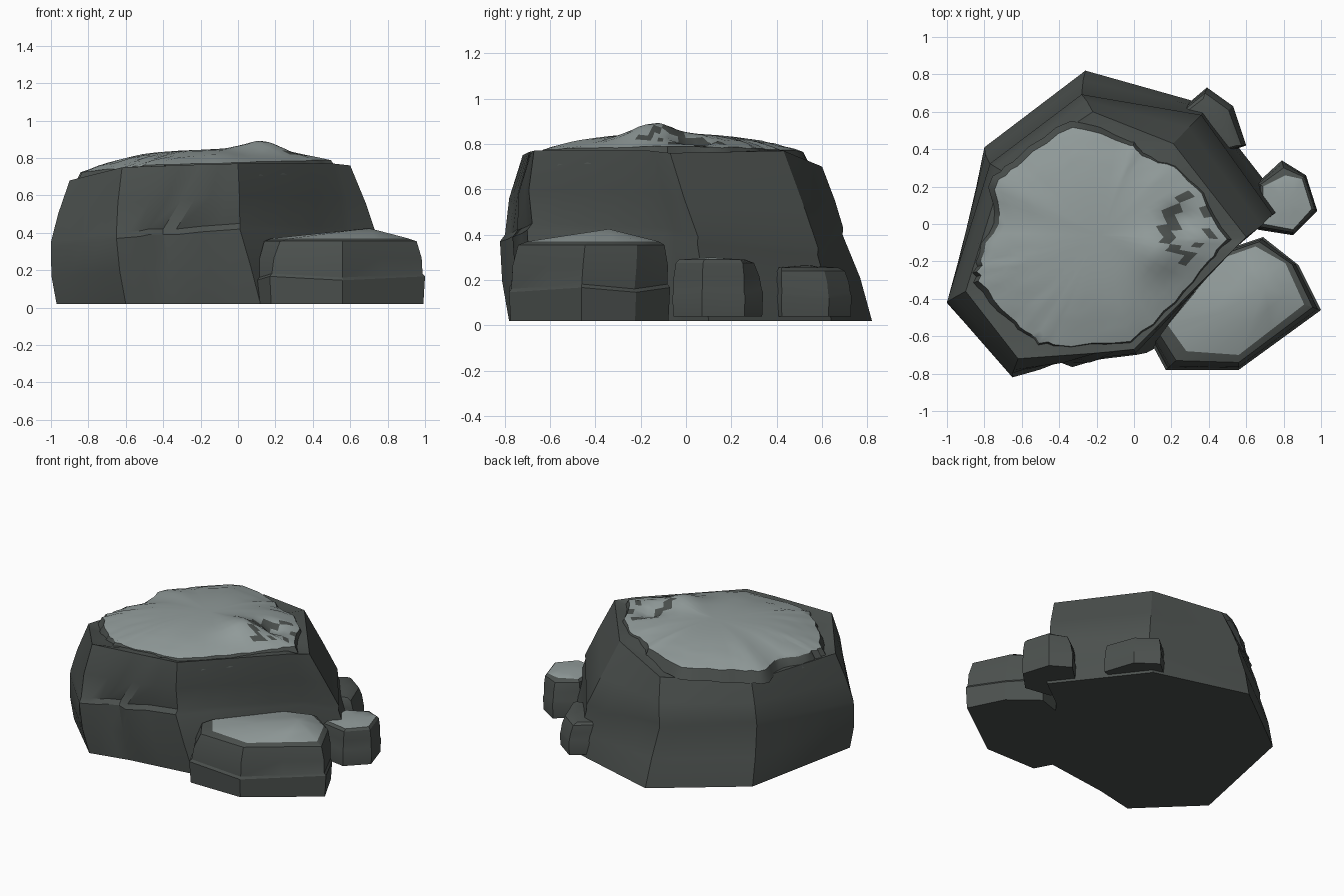
import bpy, bmesh, math, random
from mathutils import Vector

if "Cube" in bpy.data.objects:
    bpy.data.objects.remove(bpy.data.objects["Cube"])

random.seed(4)


def material(name, col):
    m = bpy.data.materials.new(name)
    m.diffuse_color = (*col, 1)
    m.use_nodes = True
    m.node_tree.nodes["Principled BSDF"].inputs["Base Color"].default_value = m.diffuse_color
    return m


DARK = material("dark_stone", (0.072, 0.082, 0.077))
LIGHT = material("worn_stone", (0.29, 0.335, 0.33))


def split(ring, n):
    # add n-1 points along every edge of a closed ring
    pts = [Vector(p) for p in ring]
    return [a.lerp(b, k / n) for a, b in zip(pts, pts[1:] + pts[:1]) for k in range(n)]


def inset(ring, s, dz):
    # shrink a ring toward its centre and lift it
    pts = [Vector(p) for p in ring]
    c = sum(pts, Vector()) / len(pts)
    return [Vector((c.x + (p.x - c.x) * s, c.y + (p.y - c.y) * s, p.z + dz)) for p in pts]


def loft(name, rings, top=None, light_from=99, bottom=True, angle=25):
    # skin stacked rings; bands from light_from upward use the worn material
    bm = bmesh.new()
    loops = [[bm.verts.new(p) for p in r] for r in rings]
    n = len(loops[0])
    for k in range(len(loops) - 1):
        a, b = loops[k], loops[k + 1]
        for i in range(n):
            j = (i + 1) % n
            f = bm.faces.new((a[i], a[j], b[j], b[i]))
            f.material_index = int(k >= light_from)
    if bottom:
        bm.faces.new(loops[0][::-1])
    c = bm.verts.new(top)
    last = loops[-1]
    for i in range(n):
        f = bm.faces.new((last[i], last[(i + 1) % n], c))
        f.material_index = int(light_from < 99)
    me = bpy.data.meshes.new(name)
    bm.to_mesh(me)
    bm.free()
    ob = bpy.data.objects.new(name, me)
    bpy.context.collection.objects.link(ob)
    me.materials.append(DARK)
    me.materials.append(LIGHT)
    bpy.ops.object.select_all(action='DESELECT')
    ob.select_set(True)
    bpy.context.view_layer.objects.active = ob
    bpy.ops.object.shade_smooth_by_angle(angle=math.radians(angle))
    return ob


# main boulder: base, crease and shoulder outlines
base = [(-.97, -.42, .02), (-.6, -.78, .02), (-.33, -.72, .02), (.12, -.66, .02), (.6, -.05, .02),
        (.8, .1, .02), (.38, .64, .02), (-.26, .82, .02), (-.8, .41, .02)]
crease = [(-1, -.42, .32), (-.65, -.82, .37), (-.4, -.75, .39), (.01, -.7, .42), (.56, -.09, .4),
          (.74, .05, .36), (.36, .58, .31), (-.28, .69, .4), (-.77, .32, .4)]
shoulder = [(-.9, -.36, .68), (-.62, -.72, .75), (-.2, -.69, .765), (0, -.67, .77), (.51, -.16, .77),
            (.6, -.07, .76), (.21, .43, .77), (-.22, .6, .7), (-.7, .28, .68)]
low = inset([Vector(a).lerp(Vector(b), .5) for a, b in zip(base, crease)], 1.015, 0)
high = inset([Vector(a).lerp(Vector(b), .5) for a, b in zip(crease, shoulder)], 1.015, 0)
# small ledge above the crease on the front faces
ledge = [Vector(p) + Vector((0, .022 if 0 < i < 4 else .003, .03)) for i, p in enumerate(crease)]
rings = [split(r, 4) for r in (base, low, crease, ledge, high, shoulder)]
# upright cleft in the front face: narrow groove at the third corner
for r, w in zip(rings[1:5], (.5, 1, 1, .7)):
    g = r[8].copy()
    r[7] = g + Vector((-.08, -.02 * w, 0))
    r[8] = g + Vector((0, .012 * w, 0))
    r[9] = g + Vector((.07, -.015 * w, 0))
rim = inset(rings[-1], .9, -.005)
for p in rim:
    p.z += random.uniform(-.012, .008)
loft("boulder", rings + [rim], (-.2, -.05, .74), angle=32)


# worn top of the boulder, domed with a ragged edge, a peak and a chipped dent
def height(x, y, t):
    z = .85 - .075 * t ** 2.5 + .03 * x - .08 * max(0, -.5 - x)
    z += .055 * math.exp(-((x - .13) ** 2 + (y + .15) ** 2) / .016)
    z -= .055 * math.exp(-((x - .25) ** 2 + (y - .02) ** 2) / .006)
    return z + (random.uniform(-.003, .003) if t > .6 else 0)


edge = [(-.82, -.3), (-.66, -.5), (-.56, -.6), (-.44, -.66), (-.02, -.63), (.22, -.42), (.4, -.2),
        (.49, -.08), (.36, .16), (.22, .31), (.04, .36), (-.02, .43), (-.33, .52), (-.6, .34),
        (-.73, .24), (-.74, 0), (-.83, -.2)]
edge = split([(x, y, 0) for x, y in edge], 4)
edge = [p * random.uniform(.975, 1.02) for p in edge]
cx, cy = -.18, -.06
cap = []
# dark slope from the shoulder up to the ragged edge, then the worn rings
for t in (1.06, 1, .93, .86, .78, .7, .6, .5, .38, .2):
    ring = []
    for p in edge:
        x, y = cx + (p.x - cx) * t, cy + (p.y - cy) * t
        ring.append((x, y, height(x, y, min(t, 1)) - (.07 if t > 1 else 0)))
    cap.append(ring)
top = loft("boulder_worn_top", cap, (cx, cy, height(cx, cy, 0)), light_from=1, bottom=False, angle=40)
# dark chips: a curved crack around the dent
for f in top.data.polygons:
    x, y = f.center.x, f.center.y
    d = math.hypot(x - .34, y + .02)
    if (.14 < d < .19 and x < .34 and -.2 < y < .2) or (d < .13 and random.random() < .15):
        f.material_index = 0


# side stones: outline at the foot, outline of the worn face, heights and peak
def stone(name, foot, face, z0, z1, peak, worn=True):
    foot = [Vector((x, y, z0)) for x, y in foot]
    face = [Vector((x, y, z1)) for x, y in face]
    mid = [Vector((a.x, a.y, z0 + (z1 - z0) * (.36 + .06 * (i % 2)))) for i, a in enumerate(foot)]
    groove = inset(mid, .97, .015)
    bulge = [a.lerp(b, .2) for a, b in zip(foot, face)]
    rim = [a.lerp(b, .5) for a, b in zip(foot, face)]
    for p, q in zip(bulge, rim):
        p.z = z0 + (z1 - z0) * .7
        q.z = z1 - .015
    rs = [split(r, 2) for r in (inset(foot, .98, 0), mid, groove, bulge, rim, face)]
    pk = Vector(peak)
    rs.append([p.lerp(pk, .5) for p in rs[-1]])
    loft(name, rs, peak, light_from=5 if worn else 99)


stone("front_stone",
      [(.1, -.65), (.17, -.78), (.56, -.78), (1.0, -.46), (.88, -.22), (.69, -.07), (.45, -.15)],
      [(.18, -.54), (.28, -.68), (.56, -.7), (.91, -.43), (.81, -.21), (.65, -.12), (.48, -.18)],
      .02, .37, (.7, -.34, .425))
stone("right_stone",
      [(.66, .22), (.79, .34), (.92, .26), (.98, .07), (.85, -.06), (.66, -.03)],
      [(.69, .2), (.81, .26), (.9, .24), (.95, .08), (.85, -.03), (.69, 0)],
      .04, .29, (.82, .11, .3))
stone("back_stone",
      [(.26, .62), (.39, .73), (.53, .63), (.6, .42), (.4, .35)],
      [(.28, .6), (.37, .67), (.48, .59), (.55, .42), (.4, .38)],
      .04, .255, (.42, .53, .265), worn=False)
